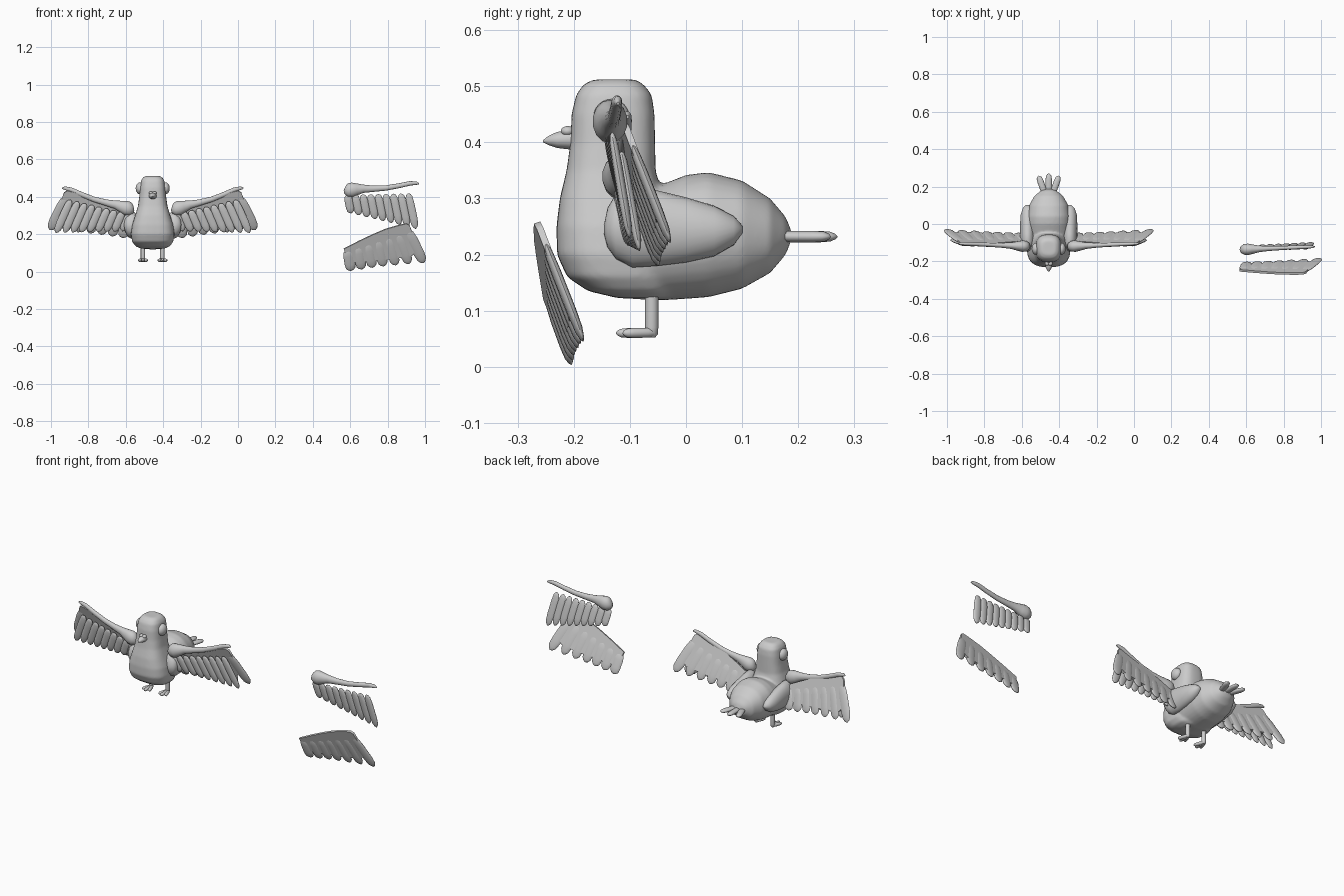
import bpy, bmesh, math
from mathutils import Vector, Matrix

if "Cube" in bpy.data.objects:
    bpy.data.objects.remove(bpy.data.objects["Cube"])

CX = -0.456                      # centre line of the bird
V = Vector


def skin(bm, rings):
    """Skin a list of closed rings and cap both ends."""
    loops = [[bm.verts.new(p) for p in r] for r in rings]
    for a, b in zip(loops, loops[1:]):
        for i in range(len(a)):
            j = (i + 1) % len(a)
            bm.faces.new((a[i], a[j], b[j], b[i]))
    bm.faces.new(loops[0])
    bm.faces.new(loops[-1])


def ring(c, u, v, n=20, e=2.0):
    """Superellipse ring around c spanned by u and v."""
    f = lambda t: math.copysign(abs(t) ** (2 / e), t)
    angs = [2 * math.pi * i / n for i in range(n)]
    return [V(c) + V(u) * f(math.cos(a)) + V(v) * f(math.sin(a)) for a in angs]


def tube(bm, pts, radii, normal=(0, 1, 0), thick=None, n=14):
    """Tapered tube; 'thick' is the half thickness ratio along the normal."""
    pts, k = [V(p) for p in pts], 1 if thick is None else thick
    rings = []
    for i, p in enumerate(pts):
        d = (pts[min(i + 1, len(pts) - 1)] - pts[max(i - 1, 0)]).normalized()
        w = d.cross(V(normal)).normalized()
        rings.append(ring(p, w * radii[i], w.cross(d) * radii[i] * k, n))
    skin(bm, rings)


def feather(bm, a, b, r, normal, thick):
    """Flat strip with rounded ends running from a to b."""
    prof = [(0, .1), (.03, .55), (.1, .85), (.3, 1), (.7, 1), (.88, .85), (.96, .5), (1, .08)]
    tube(bm, [V(a).lerp(V(b), t) for t, _ in prof], [r * s for _, s in prof], normal, thick)


def ball(bm, c, r):
    bmesh.ops.create_uvsphere(bm, u_segments=20, v_segments=12, radius=1,
                              matrix=Matrix.Translation(c) @ Matrix.Diagonal((*r, 1)))


def finish(bm, name, M=Matrix()):
    bm.transform(M)
    bmesh.ops.recalc_face_normals(bm, faces=bm.faces)
    me = bpy.data.meshes.new(name)
    bm.to_mesh(me)
    bm.free()
    ob = bpy.data.objects.new(name, me)
    bpy.context.collection.objects.link(ob)
    bpy.ops.object.select_all(action='DESELECT')
    ob.select_set(True)
    bpy.context.view_layer.objects.active = ob
    bpy.ops.object.shade_smooth_by_angle(angle=math.radians(50))
    return ob


# Body: upright head and chest column blended with a rounded rear
bm = bmesh.new()
column = [  # z, front y, back y, half width
    (.122, -.12, -.03, .06), (.135, -.175, -.02, .092), (.16, -.212, -.02, .11),
    (.20, -.23, -.02, .117), (.25, -.231, -.03, .11), (.30, -.225, -.042, .094),
    (.35, -.213, -.054, .079), (.40, -.206, -.055, .072), (.45, -.204, -.056, .068),
    (.485, -.196, -.061, .063), (.503, -.183, -.075, .052), (.512, -.165, -.09, .036)]
skin(bm, [ring((CX, (a + b) / 2, z), (w, 0, 0), (0, (b - a) / 2, 0), 32, 2.8)
          for z, a, b, w in column])
rear = [  # y, bottom z, top z, half width
    (-.17, .14, .26, .08), (-.11, .122, .29, .105), (-.05, .118, .322, .116),
    (0, .121, .342, .118), (.04, .124, .347, .117), (.1, .139, .332, .105),
    (.15, .167, .3, .077), (.178, .2, .267, .042), (.188, .226, .242, .012)]
skin(bm, [ring((CX, y, (a + b) / 2), (w, 0, 0), (0, 0, (b - a) / 2), 32, 2.2)
          for y, a, b, w in rear])
body = finish(bm, "body")
rm = body.modifiers.new("blend", 'REMESH')
rm.mode, rm.voxel_size, rm.use_smooth_shade = 'VOXEL', .006, True
sm = body.modifiers.new("soften", 'SMOOTH')
sm.factor, sm.iterations = .5, 8

# Beak with its two soft bumps
bm = bmesh.new()
tube(bm, [(CX, y, z) for y, z in [(-.19, .405), (-.21, .405), (-.23, .404), (-.245, .403), (-.255, .402)]],
     [.02, .021, .017, .01, .002], (0, 0, 1), .85)
finish(bm, "beak")
bm = bmesh.new()
for s in (-1, 1):
    ball(bm, (CX + s * .009, -.211, .42), (.012, .012, .009))
finish(bm, "beak_bumps")

# Tail feathers
bm = bmesh.new()
for s in (-1, 0, 1):
    feather(bm, (CX + s * .02, .16, .232), (CX + s * .055, .27 - .012 * abs(s), .232), .017, (0, 0, 1), .62)
finish(bm, "tail_feathers")

# Paired parts: eyes, side pads, legs
pad = [(-.146, .245, .008), (-.14, .248, .035), (-.125, .25, .058), (-.095, .25, .073),
       (-.05, .247, .067), (0, .244, .058), (.05, .242, .045), (.085, .243, .026), (.102, .245, .005)]
for s, side in ((-1, "left"), (1, "right")):
    bm = bmesh.new()
    ball(bm, (CX + s * .068, -.133, .445), (.023, .032, .032))
    finish(bm, side + "_eye")

    bm = bmesh.new()
    skin(bm, [ring((CX + s * .113, y, z), (.04 * min(1, h / .05) ** .7, 0, 0), (0, 0, h), 24)
              for y, z, h in pad])
    finish(bm, side + "_side_pad")

    bm = bmesh.new()
    x = CX + s * .052
    tube(bm, [(x, -.061, z) for z in (.15, .1, .07, .058, .052)], [.012, .012, .012, .011, .006])
    for t in (-1, 0, 1):
        feather(bm, (x, -.052, .061), (x + t * .022, -.125 + .012 * abs(t), .06), .0095, (0, 0, 1), .95)
    finish(bm, side + "_leg")


# Wing pieces, modelled where the loose set lies
def plane(x, z):
    return V((x, -.258 + .0917 * x - .35 * z, z))


PN = V((.0917, -1, -.35)).normalized()


def wing_panel(name, M):
    bm = bmesh.new()
    outline = [(.565, .122), (.65, .165), (.72, .198), (.79, .228), (.86, .248), (.90, .257),
               (.918, .247), (.935, .2), (.96, .12), (.93, .085), (.87, .075), (.81, .066),
               (.75, .062), (.69, .056), (.64, .052), (.59, .05)]
    sides = [[bm.verts.new(plane(*p) + PN * h) for p in outline] for h in (-.006, .006)]
    for loop in sides:
        bm.faces.new(loop)
    for i in range(len(outline)):
        j = (i + 1) % len(outline)
        bm.faces.new((sides[0][i], sides[0][j], sides[1][j], sides[1][i]))
    tips = [(.605, .004), (.662, .012), (.72, .021), (.779, .028), (.845, .034), (.915, .041), (.993, .046)]
    for i, (x, z) in enumerate(tips):
        t = i / 6
        top = plane(.587 + .32 * t, .115 + .105 * t)
        feather(bm, top, plane(x, z), .029, PN, .3)
    finish(bm, name, M)


def wing_feathers(name, M):
    bm = bmesh.new()
    for i in range(9):
        t = i / 8
        a = V((.585 + .325 * t, -.14 + .008 * t, .41 + .008 * t))
        b = V((.605 + .345 * t, -.118 + .018 * t, .312 - .083 * t))
        feather(bm, a, b, .0215, (0, -1, -.25), .4)
    finish(bm, name, M)


def wing_arm(name, M):
    bm = bmesh.new()
    path = [(.568, .44, .008), (.573, .438, .023), (.588, .436, .036), (.61, .437, .039), (.635, .44, .032),
            (.67, .443, .022), (.72, .443, .017), (.79, .447, .014), (.86, .459, .013),
            (.92, .472, .012), (.955, .473, .009), (.967, .469, .003)]
    tube(bm, [(x, -.137 + .04 * (x - .57), z) for x, z, _ in path], [r for *_, r in path], thick=.8)
    finish(bm, name, M)


# Loose wing set, then the two wings worn by the bird
pivot = V((.744, -.13, .416))
swing = (Matrix.Translation(pivot + V((-.923, .017, -.069))) @ Matrix.Rotation(math.radians(-12), 4, 'Y')
         @ Matrix.Translation(-pivot))
shift = Matrix.Translation((-.90, .155, .176))
mirror = Matrix.Translation((2 * CX, 0, 0)) @ Matrix.Diagonal((-1, 1, 1, 1))
I = Matrix()
for label, a, b in (("loose", I, I), ("right", shift, swing), ("left", mirror @ shift, mirror @ swing)):
    wing_panel(label + "_wing_panel", a)
    wing_feathers(label + "_wing_feathers", b)
    wing_arm(label + "_wing_arm", b)
